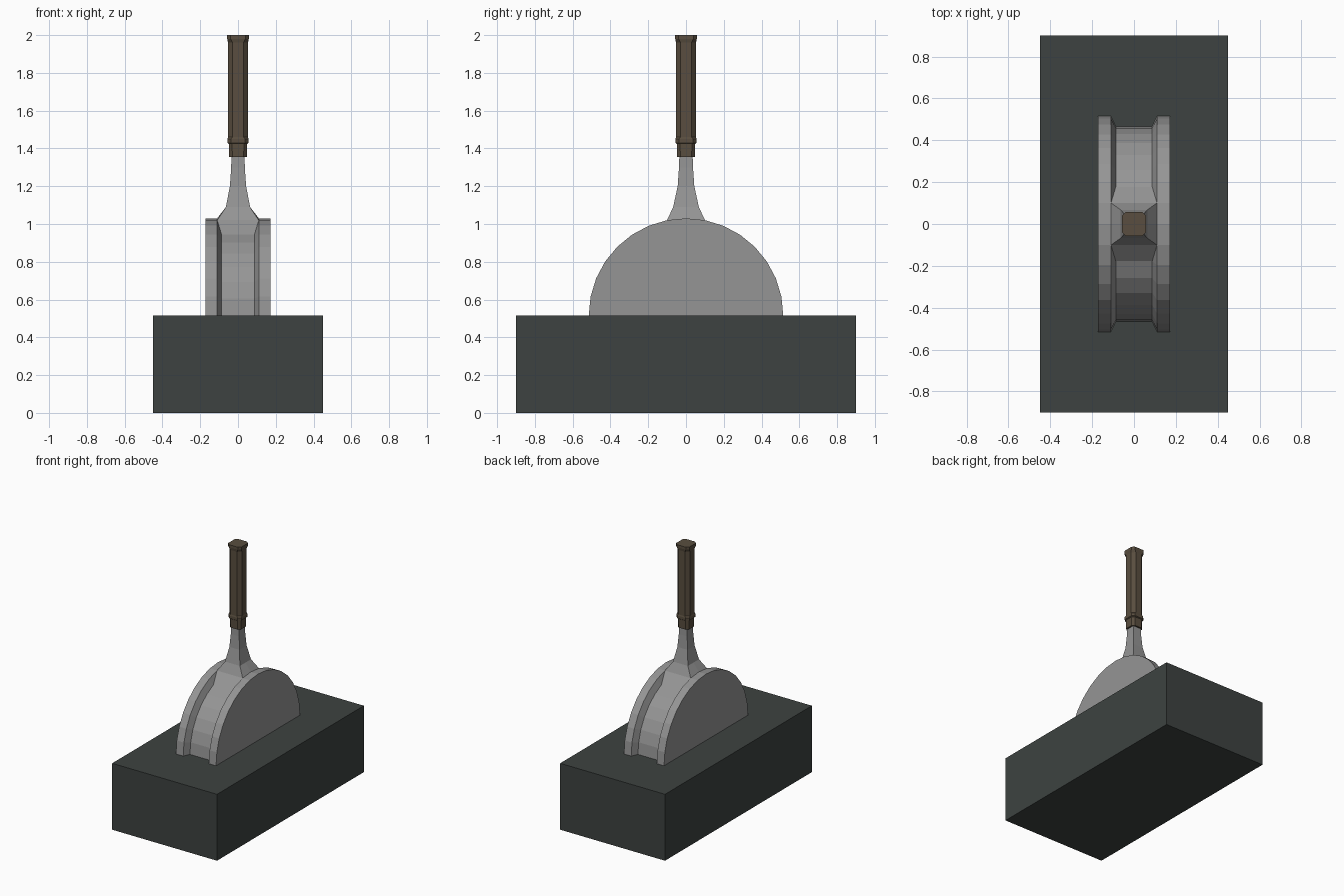
import bpy, bmesh
from math import sin, cos, pi

if "Cube" in bpy.data.objects:
    bpy.data.objects.remove(bpy.data.objects["Cube"])


def material(name, color):
    m = bpy.data.materials.new(name)
    m.diffuse_color = (*color, 1)
    m.use_nodes = True
    m.node_tree.nodes["Principled BSDF"].inputs["Base Color"].default_value = m.diffuse_color
    return m


def finish(bm, name, mat=None):
    bmesh.ops.remove_doubles(bm, verts=bm.verts[:], dist=1e-5)
    bmesh.ops.recalc_face_normals(bm, faces=bm.faces[:])
    me = bpy.data.meshes.new(name)
    bm.to_mesh(me)
    bm.free()
    ob = bpy.data.objects.new(name, me)
    bpy.context.collection.objects.link(ob)
    if mat:
        me.materials.append(mat)
    return ob


def loft(bm, rings, cap_start=False, cap_end=False):
    loops = [[bm.verts.new(p) for p in r] for r in rings]
    n = len(loops[0])
    for a, b in zip(loops, loops[1:]):
        for i in range(n):
            j = (i + 1) % n
            bm.faces.new((a[i], a[j], b[j], b[i]))
    if cap_start:
        bm.faces.new(loops[0])
    if cap_end:
        bm.faces.new(loops[-1])


base_mat = material("dark_base", (0.047, 0.055, 0.052))
grip_mat = material("brown_grip", (0.10, 0.076, 0.05))
metal = material("grey_metal", (0.3, 0.3, 0.3))

# Base block
H = 0.515
bm = bmesh.new()
bmesh.ops.create_cube(bm, size=1)
for v in bm.verts:
    v.co = (v.co.x * 0.9, v.co.y * 1.8, (v.co.z + 0.5) * H)
finish(bm, "base_block", base_mat)

# Half wheel with a grooved rim; the groove closes up around the lever root
R, FLOOR, STEPS = 0.515, 0.465, 16
ROOT = (7, 8, 9)
bm = bmesh.new()
rows = []
for i in range(STEPS + 1):
    a = pi * i / STEPS
    at_root = i in ROOT
    fx, fr = (0.11, R) if at_root else (0.087, FLOOR)
    prof = [(-0.172, R), (-0.11, R), (-fx, fr), (fx, fr), (0.11, R), (0.172, R)]
    rows.append([bm.verts.new((x, -r * cos(a), H + r * sin(a))) for x, r in prof])
for i in range(STEPS):
    inside_root = i in ROOT and i + 1 in ROOT
    for k in range(5):
        if inside_root and k in (1, 2, 3):
            continue
        a, b = rows[i], rows[i + 1]
        bm.faces.new((a[k], a[k + 1], b[k + 1], b[k]))
for k in (0, 5):
    bm.faces.new([r[k] for r in rows])
# Flange inner cheeks below the groove are the sloped walls made above

# Lever neck flaring out of the wheel rim
ry, rz = R * sin(pi / 16), H + R * cos(pi / 16)


def neck_ring(hx, hy, z, z_mid):
    return [(hx, -hy, z), (hx, 0, z_mid), (hx, hy, z),
            (-hx, hy, z), (-hx, 0, z_mid), (-hx, -hy, z)]


loft(bm, [neck_ring(0.11, ry, rz, H + R)] +
     [neck_ring(h, hy, z, z) for h, hy, z in
      ((0.064, 0.068, 1.09), (0.043, 0.044, 1.2), (0.036, 0.037, 1.3), (0.035, 0.035, 1.37))],
     cap_end=True)
finish(bm, "wheel_and_neck", metal)


# Grip with collar, lower bead, shaft and pommel
def octagon(h, c, z):
    return [(h, -c, z), (h, c, z), (c, h, z), (-c, h, z),
            (-h, c, z), (-h, -c, z), (-c, -h, z), (c, -h, z)]


bm = bmesh.new()
loft(bm, [octagon(*s) for s in (
    (0.048, 0.030, 1.355), (0.049, 0.031, 1.425), (0.056, 0.037, 1.43),
    (0.056, 0.037, 1.45), (0.053, 0.028, 1.46), (0.053, 0.028, 1.96),
    (0.057, 0.039, 1.98), (0.057, 0.039, 2.0))], True, True)
finish(bm, "lever_grip", grip_mat)
